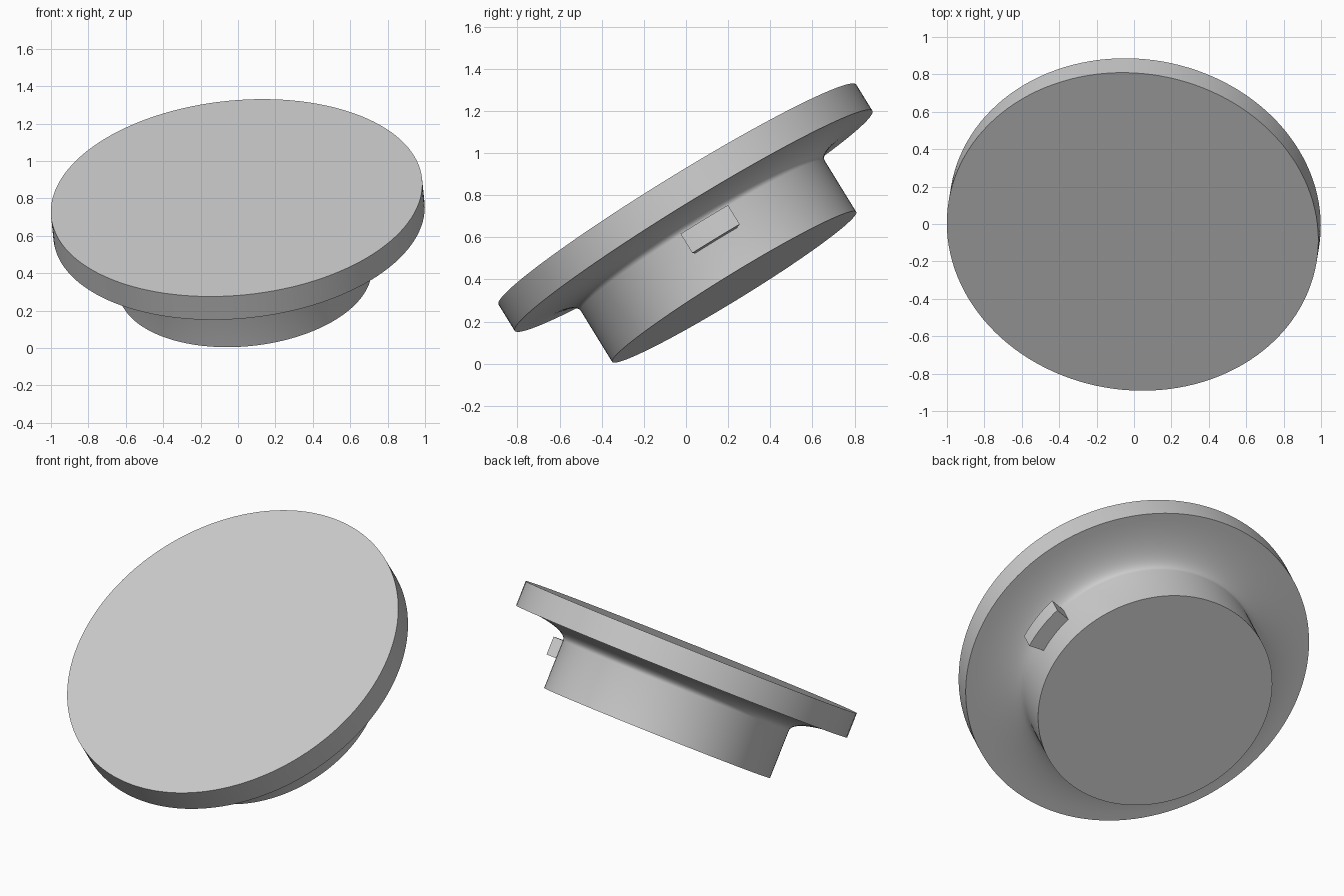
import bpy
import bmesh
import math
from mathutils import Matrix, Vector

if "Cube" in bpy.data.objects:
    bpy.data.objects.remove(bpy.data.objects["Cube"], do_unlink=True)

# Single grey material
grey = bpy.data.materials.new("plain grey")
grey.use_nodes = True
colour = (0.6, 0.6, 0.6, 1)
grey.diffuse_color = colour
grey.node_tree.nodes["Principled BSDF"].inputs["Base Color"].default_value = colour

# Tilted frame: local z is the axis of the disc, origin at the centre of its top
axis = Vector((-0.087, -0.522, 0.8485)).normalized()
side = (Vector((1, 0, 0)) - axis * axis.x).normalized()
across = axis.cross(side)
tilt = Matrix((side, across, axis)).transposed().to_4x4()
frame = Matrix.Translation((-0.0075, -0.041, 0.803)) @ tilt


def lathe(name, profile, start, sweep, steps, closed):
    """Turn a (radius, depth) profile about the local axis."""
    bm = bmesh.new()
    turn = Matrix.Rotation(start, 3, 'Z')
    verts = [bm.verts.new(turn @ Vector((r, 0, -d))) for r, d in profile]
    geom = verts + [bm.edges.new(pair) for pair in zip(verts, verts[1:])]
    if closed:
        geom.append(bm.faces.new(verts))
    bmesh.ops.spin(bm, geom=geom, cent=(0, 0, 0), axis=(0, 0, 1),
                   angle=sweep, steps=steps, use_duplicate=False)
    bmesh.ops.remove_doubles(bm, verts=bm.verts, dist=0.0005)
    bmesh.ops.recalc_face_normals(bm, faces=bm.faces)
    mesh = bpy.data.meshes.new(name)
    bm.to_mesh(mesh)
    bm.free()
    mesh.materials.append(grey)
    obj = bpy.data.objects.new(name, mesh)
    bpy.context.collection.objects.link(obj)
    obj.matrix_world = frame
    bpy.ops.object.select_all(action='DESELECT')
    obj.select_set(True)
    bpy.context.view_layer.objects.active = obj
    bpy.ops.object.shade_smooth_by_angle(angle=math.radians(35))
    return obj


# Round cap: flat top, straight rim, flared underside and cylindrical plug
rim, hub, thickness, flare_end, bottom = 0.997, 0.68, 0.147, 0.23, 0.517
profile = [(0, 0), (rim, 0), (rim, thickness)]
flare_steps = 14
for i in range(1, flare_steps + 1):
    a = math.pi / 2 * i / flare_steps
    r = rim - (rim - hub) * math.sin(a) ** 0.9
    d = thickness + (flare_end - thickness) * (1 - math.cos(a))
    profile.append((r, d))
profile += [(hub, bottom), (0, bottom)]
lathe("disc_and_plug", profile, 0, 2 * math.pi, 128, False)

# Small curved locking tab on the side of the plug
half = math.radians(9.8)
tab = [(0.66, 0.235), (0.775, 0.235), (0.775, 0.342), (0.66, 0.342)]
lathe("locking_tab", tab, math.radians(3.5) - half, 2 * half, 10, True)
